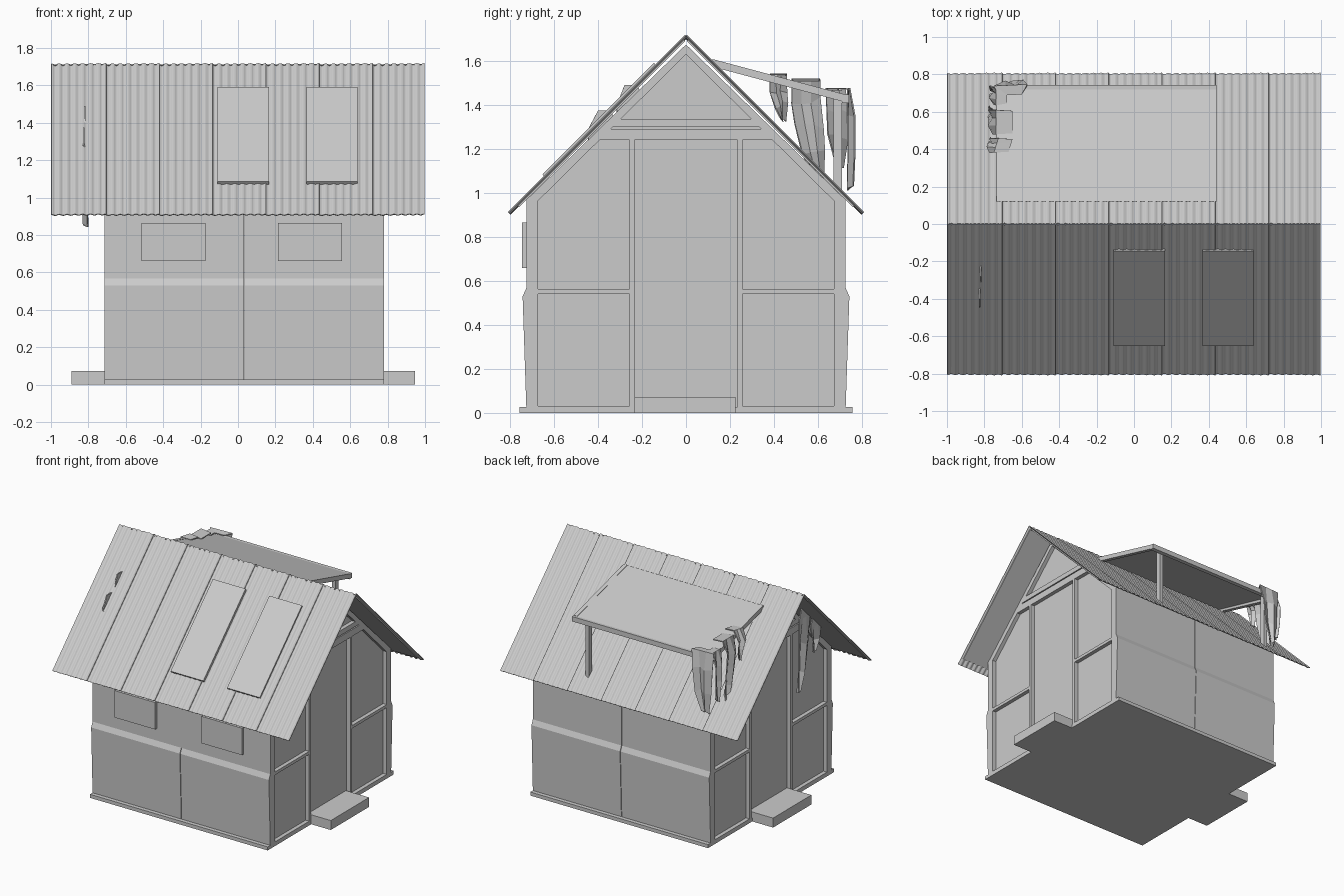
import bpy, bmesh, math, random
from mathutils import Vector

if "Cube" in bpy.data.objects:
    bpy.data.objects.remove(bpy.data.objects["Cube"])

random.seed(4)
CX = 0.033          # middle of the hut body
X0, X1 = -0.715, 0.78


def finish(name, bm, thick=0):
    bmesh.ops.recalc_face_normals(bm, faces=bm.faces)
    me = bpy.data.meshes.new(name)
    bm.to_mesh(me)
    bm.free()
    ob = bpy.data.objects.new(name, me)
    bpy.context.collection.objects.link(ob)
    if thick:
        m = ob.modifiers.new("thickness", 'SOLIDIFY')
        m.thickness = thick
        m.offset = 0
    return ob


def prism(name, pts, x0, x1):
    """Extrude a (y, z) outline along x."""
    bm = bmesh.new()
    f = bm.faces.new([bm.verts.new((x0, y, z)) for y, z in pts])
    r = bmesh.ops.extrude_face_region(bm, geom=[f])
    vs = [v for v in r['geom'] if isinstance(v, bmesh.types.BMVert)]
    bmesh.ops.translate(bm, verts=vs, vec=(x1 - x0, 0, 0))
    return finish(name, bm)


def box(name, x0, x1, y0, y1, z0, z1):
    return prism(name, [(y0, z0), (y1, z0), (y1, z1), (y0, z1)], x0, x1)


# Body: two wall modules with a thin joint, kinked side walls and gable tops
half = [(0.726, 0.02), (0.743, 0.53), (0.726, 0.568), (0.726, 0.968)]
outline = half + [(0, 1.675)] + [(-y, z) for y, z in reversed(half)]
D = 0.03            # depth of the gable frame
prism("wall_left", outline, X0 + D, CX - 0.002)
prism("wall_right", outline, CX + 0.002, X1 - D)
box("floor_sill", X0, X1, -0.757, 0.757, 0, 0.027)

# Timber framing on both gable ends
for side, a, b in (("left", X0, X0 + D), ("right", X1 - D, X1)):
    for s in (-1, 1):
        post = [(0.672, 0.02)] + half + [(0.672, 1.02)]
        prism("corner_post_" + side, [(s * y, z) for y, z in post], a, b)
        prism("gable_rafter_" + side,
              [(s * y, z) for y, z in ((0.726, 0.968), (0, 1.675), (0, 1.63), (0.672, 0.965))], a, b)
        ys = sorted((s * 0.235, s * 0.258))
        box("door_post_" + side, a, b, *ys, 0.02, 1.25)
        ys = sorted((s * 0.25, s * 0.68))
        box("middle_rail_" + side, a, b, *ys, 0.54, 0.563)
        box("bottom_rail_" + side, a, b, *ys, 0.02, 0.032)
    prism("lintel_" + side, [(-0.42, 1.24), (0.42, 1.24), (0.37, 1.292), (-0.37, 1.292)], a, b)
    prism("collar_beam_" + side, [(-0.37, 1.3), (0.37, 1.3), (0.335, 1.337), (-0.335, 1.337)], a, b)

# Door steps
box("step_right", X1 - D, 0.945, -0.235, 0.225, 0, 0.072)
box("step_left", -0.89, X0 + D, -0.235, 0.225, 0, 0.072)

# Window boards on the front
for x in (-0.515, 0.215):
    box("window_board", x, x + 0.34, -0.746, -0.72, 0.66, 0.865)

# Corrugated roof sheets, slightly overlapping
R = math.sqrt(0.5)
W, WAVES, SEG = 1.995 / 7, 7, 6
for s in (-1, 1):
    n = Vector((0, s * R, R))
    for p in range(7):
        bm = bmesh.new()
        prev = None
        cols = WAVES * SEG
        for i in range(cols + 1):
            t = i / cols
            x = -0.998 + p * W + t * (W + (0.008 if p < 6 else 0))
            off = n * (-0.008 + 0.004 * math.cos(t * WAVES * 2 * math.pi) + 0.004 * t)
            pair = [bm.verts.new(Vector((x, s * y, z)) + off)
                    for y, z in ((0.002, 1.718), (0.808, 0.912))]
            if prev:
                bm.faces.new((prev[0], prev[1], pair[1], pair[0]))
            prev = pair
        finish("roof_sheet", bm, 0.005)
    # flat lining below the sheets
    prism("roof_lining", [(s * y, z) for y, z in
          ((0.01, 1.697), (0.765, 0.942), (0.759, 0.936), (0.004, 1.691))], -0.985, 0.985)

# Roof panels on the front slope
for x in (-0.11, 0.365):
    prism("roof_panel", [(-0.145, 1.592), (-0.135, 1.575), (-0.64, 1.07), (-0.653, 1.085)], x, x + 0.275)

# Raised shade roof on the back slope
A0, A1 = -0.735, 0.44
prism("shade_top", [(0.12, 1.607), (0.72, 1.447), (0.72, 1.437), (0.12, 1.592)], A0, A1)
for x in (A0, A1 - 0.03):
    prism("shade_side_rail", [(0.12, 1.609), (0.72, 1.449), (0.72, 1.414), (0.15, 1.566)], x, x + 0.03)
box("shade_beam", A0, A1, 0.71, 0.742, 1.41, 1.447)
for x in (0.32, -0.67):
    box("shade_post", x, x + 0.03, 0.67, 0.71, 1.0, 1.44)


# Ragged cloth strips: centre line, widths and the direction of the width
def cloth(name, path, widths, wdir):
    bm = bmesh.new()
    w = Vector(wdir).normalized()
    fold = Vector((w.y, -w.x, 0)) * 0.012
    prev = None
    for k, (c, wd) in enumerate(zip(path, widths)):
        row = []
        for t in (-1, -0.3, 0.35, 1):
            bend = fold * (1 if t in (-1, 0.35) else -1) if k > 1 else Vector()
            jag = Vector((0, 0, random.uniform(-0.02, 0.02))) if k > 1 else Vector()
            row.append(bm.verts.new(Vector(c) + w * wd * 0.5 * t + bend + jag))
        if prev:
            for i in range(3):
                bm.faces.new((prev[i], prev[i + 1], row[i + 1], row[i]))
        prev = row
    finish(name, bm, 0.008)


cloth("cloth_upper", [(-0.66, 0.42, 1.535), (-0.735, 0.42, 1.54), (-0.77, 0.42, 1.47),
                      (-0.765, 0.435, 1.4), (-0.76, 0.44, 1.335)], (0.07, 0.08, 0.075, 0.05, 0.02), (0.3, 1, 0))
cloth("cloth_middle", [(-0.65, 0.545, 1.51), (-0.735, 0.545, 1.518), (-0.765, 0.545, 1.42), (-0.765, 0.56, 1.3),
                       (-0.765, 0.58, 1.18), (-0.76, 0.61, 1.06)], (0.12, 0.13, 0.13, 0.13, 0.1, 0.03), (0, 1, 0))
cloth("cloth_side", [(-0.68, 0.675, 1.47), (-0.735, 0.68, 1.475), (-0.76, 0.69, 1.38), (-0.76, 0.69, 1.25),
                     (-0.755, 0.7, 1.1)], (0.06, 0.09, 0.1, 0.09, 0.03), (0, 1, 0))
cloth("cloth_corner", [(-0.66, 0.69, 1.47), (-0.66, 0.74, 1.475), (-0.665, 0.752, 1.35), (-0.67, 0.752, 1.18),
                       (-0.685, 0.748, 1.03)], (0.12, 0.18, 0.15, 0.12, 0.05), (1, 0.05, 0))
# Strips hanging under the front slope at the left gable
cloth("hanging_strip_inner", [(-0.82, -0.25, 1.49), (-0.82, -0.25, 1.4), (-0.82, -0.24, 1.2), (-0.82, -0.22, 1.0),
                              (-0.815, -0.19, 0.85)], (0.06, 0.13, 0.14, 0.1, 0.03), (0, 1, 0))
cloth("hanging_strip_outer", [(-0.825, -0.37, 1.375), (-0.825, -0.38, 1.29), (-0.825, -0.39, 1.2),
                              (-0.82, -0.37, 1.1)], (0.06, 0.13, 0.11, 0.03), (0, 1, 0))
